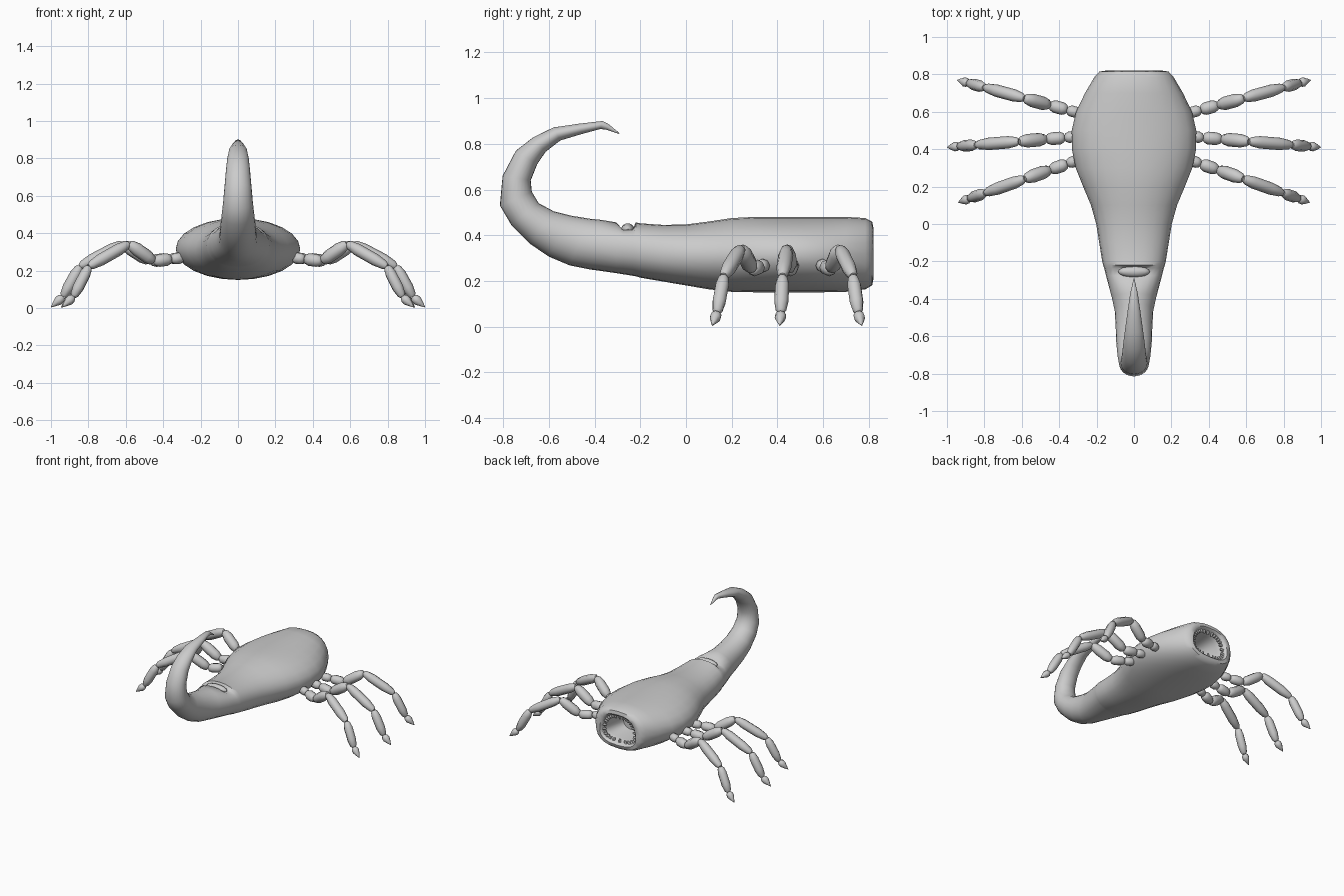
import bpy, bmesh, math
from mathutils import Vector

if "Cube" in bpy.data.objects:
    bpy.data.objects.remove(bpy.data.objects["Cube"])

grey = bpy.data.materials.new("plain_grey")
grey.use_nodes = True
grey.diffuse_color = (0.6, 0.6, 0.6, 1)
grey.node_tree.nodes["Principled BSDF"].inputs["Base Color"].default_value = (0.6, 0.6, 0.6, 1)


def spow(v, n):
    return math.copysign(abs(v) ** (2 / n), v)


def loft(bm, rings):
    """Skin a list of point loops and close both ends."""
    loops = [[bm.verts.new(p) for p in ring] for ring in rings]
    n = len(loops[0])
    for a, b in zip(loops, loops[1:]):
        for i in range(n):
            j = (i + 1) % n
            bm.faces.new((a[i], a[j], b[j], b[i]))
    bm.faces.new(loops[0])
    bm.faces.new(loops[-1])


def finish(bm, name, angle=50):
    bmesh.ops.recalc_face_normals(bm, faces=bm.faces)
    mesh = bpy.data.meshes.new(name)
    bm.to_mesh(mesh)
    bm.free()
    mesh.materials.append(grey)
    ob = bpy.data.objects.new(name, mesh)
    bpy.context.collection.objects.link(ob)
    bpy.ops.object.select_all(action="DESELECT")
    ob.select_set(True)
    bpy.context.view_layer.objects.active = ob
    bpy.ops.object.shade_smooth_by_angle(angle=math.radians(angle))
    return ob


def section(bottom, top, width, n=2, taper=0, dip=0, sides=24):
    """Oval ring between a lower and an upper (y, z) point."""
    b, t = Vector(bottom), Vector(top)
    c, u = (b + t) / 2, (t - b) / 2
    pts = []
    for i in range(sides):
        a = math.tau * i / sides
        s = spow(math.sin(a), n)
        q = c + u * s
        x = width * spow(math.cos(a), n) * (1 - taper * s)
        pts.append((x, q.x, q.y - dip * max(0, math.sin(a)) ** 4))
    return pts


def limb(bm, a, b, profile, sides=8):
    """Tapered segment from a to b; profile holds (fraction, radius)."""
    a, b = Vector(a), Vector(b)
    d = b - a
    side = d.cross(Vector((0, 0, 1)))
    side = side.normalized() if side.length > 1e-5 else Vector((1, 0, 0))
    up = side.cross(d).normalized()
    loft(bm, [[a + d * f + r * (side * math.cos(math.tau * i / sides)
               + up * math.sin(math.tau * i / sides)) for i in range(sides)]
              for f, r in profile])


# Body with the mouth cavity at the rear end: y, half width, bottom, top, squareness, taper
bm = bmesh.new()
trunk = [
    (0.62, 0.09, 0.24, 0.39, 2.6, 0.1),
    (0.74, 0.125, 0.225, 0.415, 2.8, 0.15),
    (0.805, 0.135, 0.22, 0.42, 2.8, 0.15),
    (0.82, 0.15, 0.205, 0.435, 2.7, 0.1),
    (0.815, 0.185, 0.18, 0.46, 2.5, 0.05),
    (0.785, 0.212, 0.163, 0.475, 2.3, 0),
    (0.70, 0.262, 0.152, 0.48, 2.1, 0),
    (0.60, 0.31, 0.15, 0.48, 2, 0),
    (0.50, 0.333, 0.15, 0.48, 2, 0),
    (0.40, 0.332, 0.15, 0.48, 2, 0),
    (0.30, 0.312, 0.15, 0.48, 2, 0),
    (0.20, 0.272, 0.152, 0.475, 2, 0),
    (0.10, 0.23, 0.163, 0.46, 2, 0),
    (0.00, 0.202, 0.18, 0.447, 2.1, 0),
    (-0.10, 0.186, 0.197, 0.445, 2.2, 0),
    (-0.20, 0.17, 0.214, 0.452, 2.2, 0),
]
rings = [section((y, lo), (y, hi), w, n, tp) for y, w, lo, hi, n, tp in trunk]

# Folded groove across the back
for y, w, dip in [(-0.22, 0.165, 0), (-0.235, 0.16, 0.035),
                  (-0.275, 0.15, 0.035), (-0.305, 0.142, 0)]:
    rings.append(section((y, 0.217 - (y + 0.2) * 0.16), (y, 0.456), w, 2.2, 0, dip))

# Curling tail: lower (outer) point, upper (inner) point, half width
tail = [
    ((-0.42, 0.25), (-0.37, 0.467), 0.118),
    ((-0.51, 0.268), (-0.42, 0.472), 0.103),
    ((-0.60, 0.306), (-0.50, 0.485), 0.098),
    ((-0.68, 0.36), (-0.58, 0.505), 0.095),
    ((-0.765, 0.445), (-0.645, 0.54), 0.088),
    ((-0.815, 0.53), (-0.675, 0.59), 0.08),
    ((-0.803, 0.66), (-0.68, 0.64), 0.072),
    ((-0.745, 0.77), (-0.652, 0.71), 0.064),
    ((-0.67, 0.828), (-0.615, 0.765), 0.058),
    ((-0.58, 0.872), (-0.55, 0.815), 0.048),
    ((-0.47, 0.888), (-0.46, 0.842), 0.034),
    ((-0.365, 0.90), (-0.375, 0.865), 0.02),
    ((-0.34, 0.887), (-0.35, 0.862), 0.014),
    ((-0.291, 0.847), (-0.294, 0.844), 0.002),
]
rings += [section(lo, hi, w) for lo, hi, w in tail]
loft(bm, rings)
finish(bm, "body_and_tail")

# Lump lying in the groove
bm = bmesh.new()
bmesh.ops.create_uvsphere(bm, u_segments=16, v_segments=8, radius=1)
for v in bm.verts:
    v.co = (v.co.x * 0.085, -0.255 + v.co.y * 0.03, 0.424 + v.co.z * 0.028)
finish(bm, "back_fold")

# Teeth around the mouth
bm = bmesh.new()
teeth = 28
for p in section((0.795, 0.218), (0.795, 0.422), 0.137, 2.8, 0.15, 0, teeth):
    p = Vector(p)
    inward = (Vector((0, 0.795, 0.32)) - p).normalized()
    limb(bm, p - inward * 0.01, p + inward * 0.03,
         [(0, 0.01), (0.6, 0.01), (0.9, 0.006), (1, 0.002)], 6)
finish(bm, "teeth")

# Jointed legs: distance outwards and height of each joint
joints = [(-0.03, 0.268), (0.04, 0.262), (0.14, 0.25), (0.285, 0.343),
          (0.515, 0.222), (0.605, 0.06), (0.67, 0.004)]
radii = [0.03, 0.034, 0.036, 0.033, 0.031, 0.025]
barrel = [(0, 0.45), (0.06, 0.75), (0.25, 1), (0.7, 1), (0.93, 0.75), (1, 0.45)]
claw = [(0, 0.5), (0.15, 0.95), (0.4, 1), (0.7, 0.55), (1, 0.05)]
legs = {"rear": ((0.32, 0.60), (0.945, 0.77)),
        "middle": ((0.33, 0.465), (1.0, 0.41)),
        "front": ((0.32, 0.335), (0.94, 0.115))}
for side, sx in (("left", 1), ("right", -1)):
    for name, (root, foot) in legs.items():
        root, foot = Vector(root), Vector(foot)
        pts = []
        for d, z in joints:
            q = root.lerp(foot, d / 0.67)
            pts.append((q.x * sx, q.y, z))
        bm = bmesh.new()
        for k, r in enumerate(radii):
            shape = claw if k == len(radii) - 1 else barrel
            limb(bm, pts[k], pts[k + 1], [(f, r * s) for f, s in shape])
        finish(bm, f"{side}_{name}_leg")
